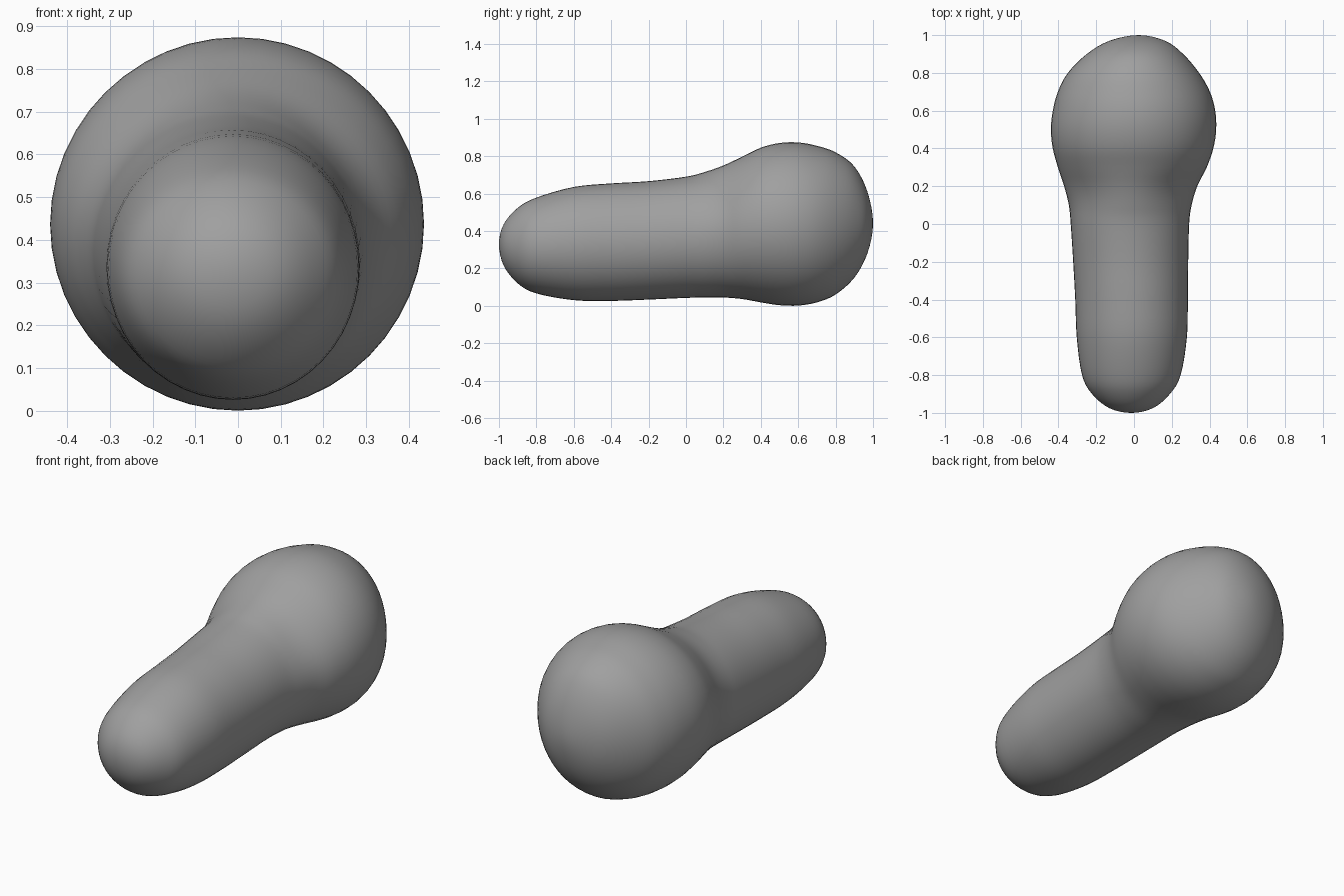
import bpy, bmesh, math

if "Cube" in bpy.data.objects:
    bpy.data.objects.remove(bpy.data.objects["Cube"])

# Cross-sections along the body: y, left x, right x, bottom z, top z
SECTIONS = [
    (-1.0, -.015, -.015, .33, .33),
    (-.975, -.13, .1, .215, .435),
    (-.9, -.222, .19, .12, .523),
    (-.8, -.275, .247, .066, .578),
    (-.6, -.303, .28, .03, .635),
    (-.4, -.311, .285, .026, .654),
    (-.2, -.322, .287, .033, .666),
    (0, -.335, .292, .042, .69),
    (.1, -.345, .305, .044, .715),
    (.2, -.37, .335, .044, .75),
    (.3, -.403, .385, .036, .797),
    (.4, -.43, .42, .018, .845),
    (.5, -.44, .435, .003, .87),
    (.6, -.43, .43, .001, .873),
    (.7, -.403, .402, .018, .855),
    (.8, -.35, .345, .06, .82),
    (.9, -.25, .26, .15, .745),
    (.97, -.13, .165, .28, .61),
    (1.0, .025, .025, .44, .44),
]
SIDES, STEPS = 48, 4


def swap(s):
    # Section mirrored across a tip, so the ends close roundly
    return (s[0], s[2], s[1], s[4], s[3])


def spline(a, b, c, d, t):
    return .5 * (2*b + (c-a)*t + (2*a-5*b+4*c-d)*t*t + (3*b-a-3*c+d)*t**3)


# Smoothly resample the sections
pts = [swap(SECTIONS[1])] + SECTIONS + [swap(SECTIONS[-2])]
rows = []
for i in range(1, len(pts) - 2):
    for k in range(STEPS):
        rows.append([spline(*q, k / STEPS) for q in zip(*pts[i-1:i+3])])
rows = rows[1:]

# Loft the rings and close both rounded tips
bm = bmesh.new()
rings = []
for y, x0, x1, z0, z1 in rows:
    ring = []
    for j in range(SIDES):
        a = 2 * math.pi * j / SIDES
        # Slightly pinched diagonals on the upper neck
        pinch = 1 - .04 * math.exp(-((y - .17) / .12) ** 2) * \
            math.sin(2 * a) ** 2 * (math.sin(a) > 0)
        ring.append(bm.verts.new(((x0+x1)/2 + (x1-x0)/2 * math.cos(a) * pinch, y,
                                  (z0+z1)/2 + (z1-z0)/2 * math.sin(a) * pinch)))
    rings.append(ring)
first, last = SECTIONS[0], SECTIONS[-1]
tip_a = bm.verts.new((first[1], first[0], first[3]))
tip_b = bm.verts.new((last[1], last[0], last[3]))
for j in range(SIDES):
    n = (j + 1) % SIDES
    for r, s in zip(rings, rings[1:]):
        bm.faces.new((r[j], r[n], s[n], s[j]))
    bm.faces.new((tip_a, rings[0][n], rings[0][j]))
    bm.faces.new((tip_b, rings[-1][j], rings[-1][n]))
bmesh.ops.recalc_face_normals(bm, faces=bm.faces)
for f in bm.faces:
    f.smooth = True
mesh = bpy.data.meshes.new("bulb_body")
bm.to_mesh(mesh)
bm.free()

# Dark grey surface
grey = bpy.data.materials.new("dark_grey")
grey.diffuse_color = (.35, .35, .35, 1)
grey.use_nodes = True
grey.node_tree.nodes["Principled BSDF"].inputs["Base Color"].default_value = grey.diffuse_color
mesh.materials.append(grey)
bpy.context.collection.objects.link(bpy.data.objects.new("bulb_body", mesh))
